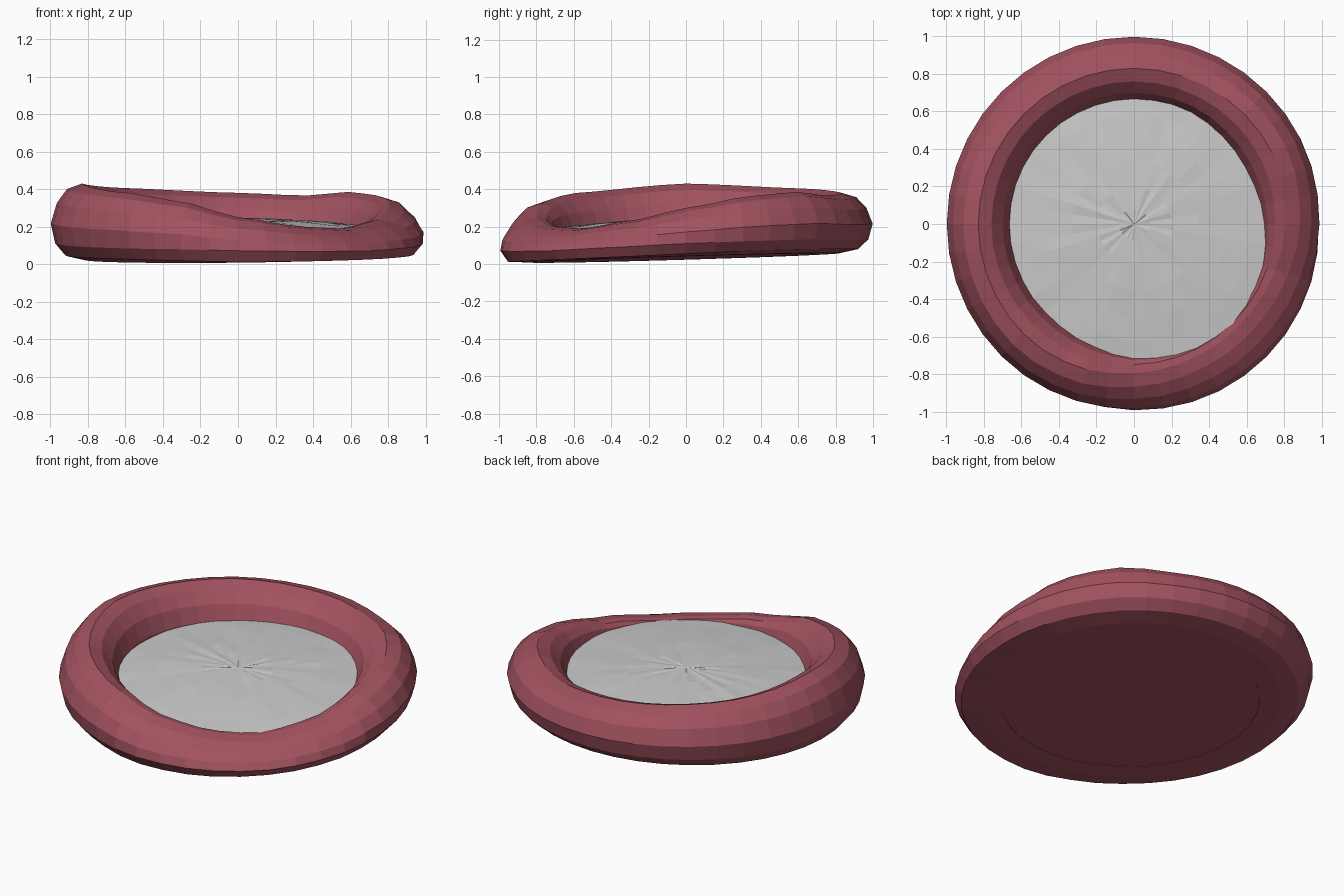
import bpy, bmesh, math, random

if "Cube" in bpy.data.objects:
    bpy.data.objects.remove(bpy.data.objects["Cube"])

random.seed(4)
N = 40

# Rim crest height by angle in degrees (0 = +x, 270 = front)
CREST = [(0, .30), (25, .365), (45, .385), (65, .365), (90, .38), (135, .405), (180, .43),
         (225, .38), (248, .335), (270, .25), (295, .20), (315, .19), (340, .235), (360, .30)]

# Cross-sections (radius, height fraction): plump rim and flattened entrance
HIGH = [(.70, 0), (.66, .25), (.665, .5), (.70, .74), (.76, .92), (.83, 1), (.91, .93),
        (.965, .75), (.998, .48), (.975, .22), (.92, .06), (.82, 0)]
LOW = [(.74, 0), (.735, .4), (.73, .7), (.735, .9), (.745, .98), (.78, 1), (.85, .93),
       (.92, .75), (.975, .52), (1.0, .3), (.965, .02), (.84, 0)]


def crest(a):
    d = math.degrees(a) % 360
    for (a0, h0), (a1, h1) in zip(CREST, CREST[1:]):
        if a0 <= d <= a1:
            u = (d - a0) / (a1 - a0)
            return h0 + (h1 - h0) * (u * u * (3 - 2 * u) + u) / 2


def floor_z(x, y):
    return .033 + .03 * y + .012 * x


def section(a):
    h = crest(a)
    t = min(1, max(0, (.37 - h) / .17))
    pts = []
    for (r0, f0), (r1, f1) in zip(HIGH, LOW):
        r, f = r0 + (r1 - r0) * t, f0 + (f1 - f0) * t
        x, y = r * math.cos(a), r * math.sin(a)
        b = floor_z(x, y)
        pts.append((x, y, b + (h - b) * f))
    return pts


def make(name, rings, mat=None, loop=False, cap_first=False, cap_last=False):
    bm = bmesh.new()
    vs = [[bm.verts.new(p) for p in ring] for ring in rings]
    pairs = list(zip(vs, vs[1:])) + ([(vs[-1], vs[0])] if loop else [])
    for a, b in pairs:
        n = len(a)
        for i in range(n):
            j = (i + 1) % n
            bm.faces.new((a[i], a[j], b[j], b[i]))
    for want, ring in ((cap_first, vs[0]), (cap_last, vs[-1])):
        if want:
            c = bm.verts.new([sum(v.co[k] for v in ring) / len(ring) for k in range(3)])
            for i in range(len(ring)):
                bm.faces.new((ring[i], ring[(i + 1) % len(ring)], c))
    bmesh.ops.recalc_face_normals(bm, faces=bm.faces)
    me = bpy.data.meshes.new(name)
    bm.to_mesh(me)
    bm.free()
    ob = bpy.data.objects.new(name, me)
    bpy.context.collection.objects.link(ob)
    if mat:
        me.materials.append(mat)
    return ob


red = bpy.data.materials.new("red_fabric")
red.diffuse_color = (.36, .085, .115, 1)
red.use_nodes = True
red.node_tree.nodes["Principled BSDF"].inputs["Base Color"].default_value = red.diffuse_color

angles = [2 * math.pi * i / N for i in range(N)]
sections = [section(a) for a in angles]

# Padded rim with the lowered entrance
make("padded_rim", sections, red, loop=True)

# Fabric base closing the underside
inner = [s[0] for s in sections]
base_low = [(x * 1.03, y * 1.03, floor_z(x * 1.03, y * 1.03) + .002) for x, y, z in inner]
base_top = [(x, y, z + .03) for x, y, z in base_low]
make("base", [base_low, base_top], red, cap_first=True, cap_last=True)

# Slightly domed, uneven cushion
rings = [[(x, y, z + .035) for x, y, z in inner]]
for k in (1.04, .88, .7, .5, .3, .12):
    ring = []
    for s in sections:
        x, y = s[2][0] * k, s[2][1] * k
        z = .243 - .075 * (x * x + y * y) + .018 * y - .006 * x
        ring.append((x, y, z + random.uniform(-.003, .003)))
    rings.append(ring)
make("cushion", rings, cap_first=True, cap_last=True)
